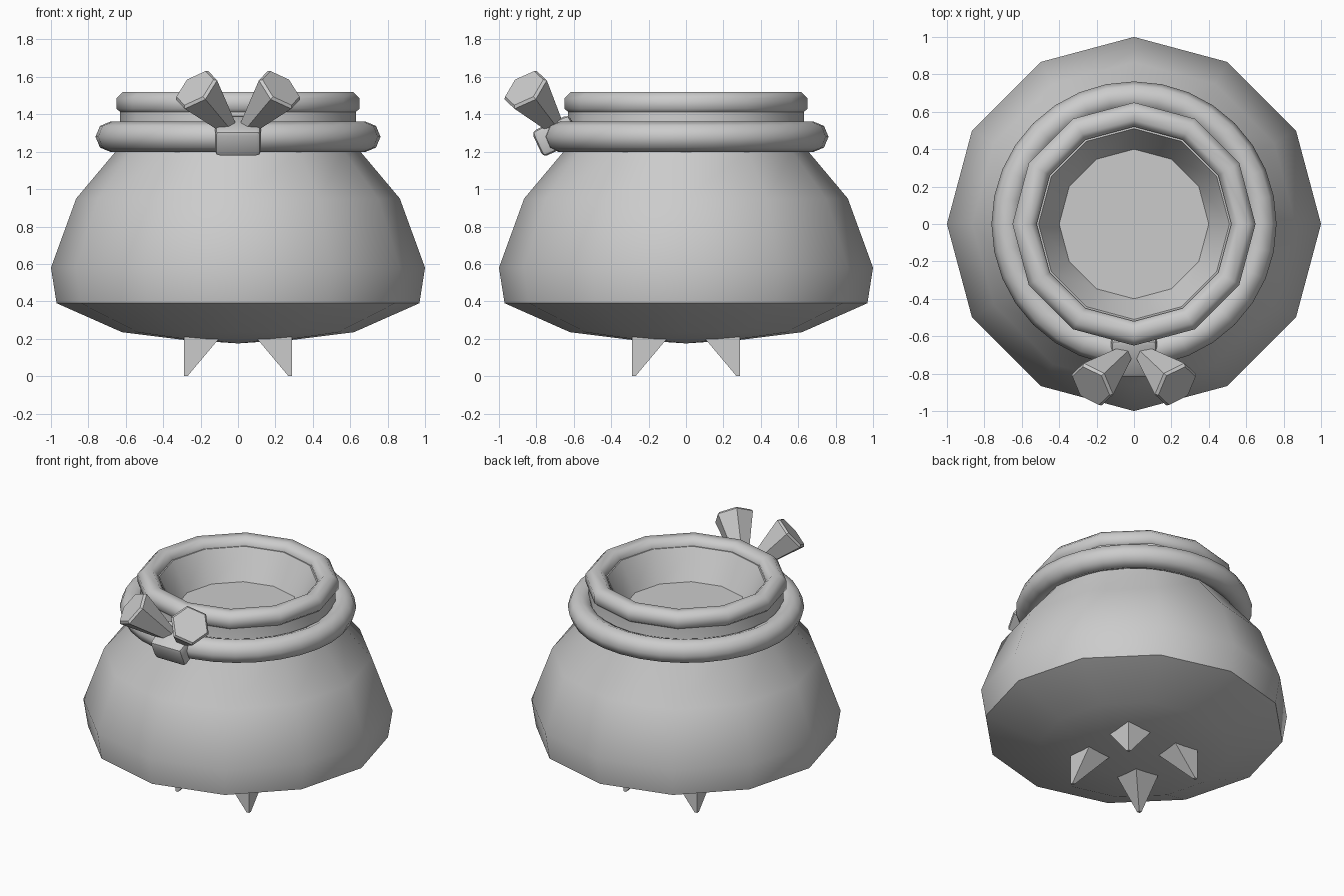
import bpy, bmesh, math
from mathutils import Vector, Matrix

if "Cube" in bpy.data.objects:
    bpy.data.objects.remove(bpy.data.objects["Cube"])


def finish(name, bm, smooth=None):
    bmesh.ops.recalc_face_normals(bm, faces=bm.faces)
    mesh = bpy.data.meshes.new(name)
    bm.to_mesh(mesh)
    bm.free()
    ob = bpy.data.objects.new(name, mesh)
    bpy.context.collection.objects.link(ob)
    if smooth:
        bpy.ops.object.select_all(action='DESELECT')
        ob.select_set(True)
        bpy.context.view_layer.objects.active = ob
        bpy.ops.object.shade_smooth_by_angle(angle=math.radians(smooth))
    return ob


def lathe(name, profile, sides, closed=False, smooth=50):
    """Revolve (radius, z) points; points on the axis become a single pole."""
    bm = bmesh.new()
    rings = []
    for r, z in profile:
        if r == 0:
            rings.append([bm.verts.new((0, 0, z))] * sides)
        else:
            rings.append([bm.verts.new((r * math.cos(i * math.tau / sides),
                                        r * math.sin(i * math.tau / sides), z))
                          for i in range(sides)])
    pairs = list(zip(rings, rings[1:]))
    if closed:
        pairs.append((rings[-1], rings[0]))
    for a, b in pairs:
        for i in range(sides):
            j = (i + 1) % sides
            bm.faces.new(list(dict.fromkeys((a[i], a[j], b[j], b[i]))))
    return finish(name, bm, smooth)


# Pot body with neck, inner wall and inner floor
lathe("pot_body", [(0, 0.175), (0.3, 0.195), (0.62, 0.235), (0.97, 0.39), (1.0, 0.58),
                   (0.865 / math.cos(0), 0.95), (0.655, 1.2), (0.63, 1.3), (0.63, 1.45),
                   (0.51, 1.47), (0.40, 1.27), (0, 1.27)], 12)

# Rounded rim
lathe("pot_rim", [(0.615, 1.4), (0.65, 1.43), (0.65, 1.485), (0.615, 1.52),
                  (0.555, 1.52), (0.52, 1.485), (0.52, 1.43), (0.555, 1.4)], 12, True, 60)

# Cord around the neck
cord = [(0.68 + 0.082 * math.cos(k * math.tau / 8),
         1.28 + 0.082 * math.sin(k * math.tau / 8)) for k in range(8)]
lathe("neck_cord", cord, 32, True, 60)

# Knot at the front, tilted forward
bm = bmesh.new()
bmesh.ops.create_cube(bm, size=1, matrix=Matrix.Translation((0, -0.695, 1.285))
                      @ Matrix.Rotation(math.radians(25), 4, 'X')
                      @ Matrix.Diagonal((0.245, 0.22, 0.15, 1)))
bmesh.ops.bevel(bm, geom=bm.edges[:], offset=0.025, segments=2, profile=0.5, affect='EDGES')
finish("cord_knot", bm, 40)

# Two flared cord ends
for side, label in ((-1, "left"), (1, "right")):
    base = Vector((side * 0.055, -0.70, 1.335))
    tip = Vector((side * 0.23, -0.865, 1.54))
    axis = tip - base
    bm = bmesh.new()
    bmesh.ops.create_cone(bm, cap_ends=True, segments=6, radius1=0.05, radius2=0.137,
                          depth=axis.length,
                          matrix=Matrix.Translation((base + tip) / 2)
                          @ axis.to_track_quat('Z', 'Y').to_matrix().to_4x4())
    cap = max(bm.faces, key=lambda f: f.calc_center_median().z)
    bmesh.ops.bevel(bm, geom=list(cap.edges), offset=0.015, segments=1, affect='EDGES')
    finish("cord_end_" + label, bm, 30)

# Four spike feet, tapering to the outer corner
for sx in (-1, 1):
    for sy in (-1, 1):
        bm = bmesh.new()
        rings = [[bm.verts.new((sx * x, sy * y, z))
                  for x, y in ((lo, lo), (0.29, lo), (0.29, 0.29), (lo, 0.29))]
                 for lo, z in ((0.27, 0), (0.085, 0.22))]
        for ring in rings:
            bm.faces.new(ring)
        for i in range(4):
            j = (i + 1) % 4
            bm.faces.new((rings[0][i], rings[0][j], rings[1][j], rings[1][i]))
        finish("foot_%s_%s" % ("front" if sy < 0 else "back", "left" if sx < 0 else "right"), bm)
